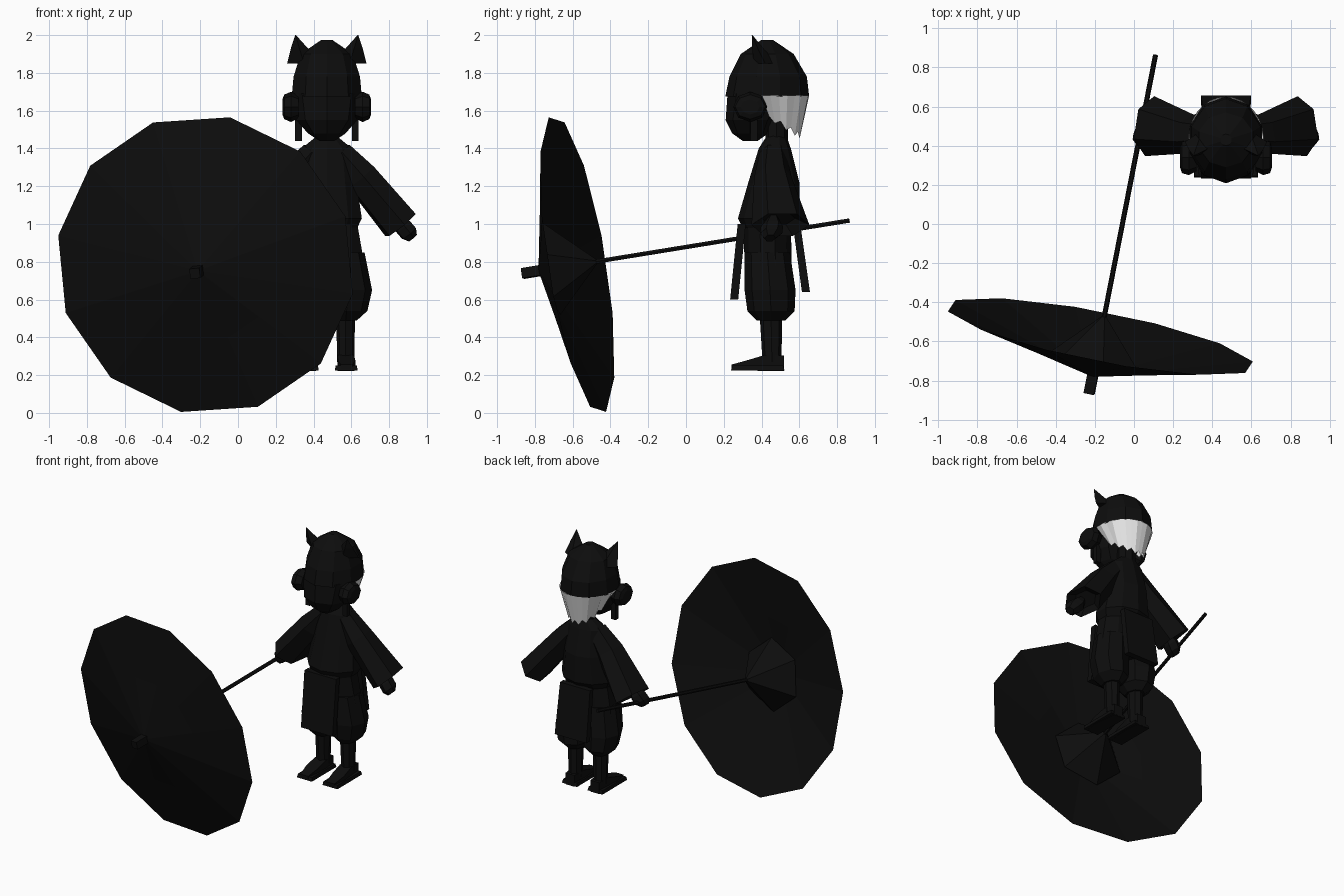
import bpy, bmesh, math
from mathutils import Vector

if "Cube" in bpy.data.objects:
    bpy.data.objects.remove(bpy.data.objects["Cube"])


def material(name, value):
    m = bpy.data.materials.new(name)
    m.use_nodes = True
    color = (value, value, value, 1)
    m.diffuse_color = color
    m.node_tree.nodes["Principled BSDF"].inputs["Base Color"].default_value = color
    return m


BLACK = material("black", 0.004)
WHITE = material("white", 0.8)
MID = 0.47  # the figure's own centre line in x
UP = Vector((0, 0, 1))


def finish(name, bm, mat):
    bmesh.ops.recalc_face_normals(bm, faces=bm.faces)
    mesh = bpy.data.meshes.new(name)
    bm.to_mesh(mesh)
    bm.free()
    mesh.materials.append(mat)
    ob = bpy.data.objects.new(name, mesh)
    bpy.context.scene.collection.objects.link(ob)
    return ob


def loft(name, rings, axis=UP, n=8, phase=0.0, caps=True, mirror=False, mat=BLACK):
    """Skin rings of (centre x, y, z, radius u, radius v) across an axis."""
    a = Vector(axis).normalized()
    if abs(a.z) > 0.99:
        u, v = Vector((1, 0, 0)), Vector((0, 1, 0))
    else:
        v = (UP - a * a.z).normalized()
        u = a.cross(v)
    bm = bmesh.new()
    loops = []
    for x, y, z, ru, rv in rings:
        loop = []
        for i in range(n):
            t = math.radians(phase) + math.tau * i / n
            p = Vector((x, y, z)) + u * ru * math.cos(t) + v * rv * math.sin(t)
            if mirror:
                p.x = 2 * MID - p.x
            loop.append(bm.verts.new(p))
        loops.append(loop)
    for lo, hi in zip(loops, loops[1:]):
        for i in range(n):
            j = (i + 1) % n
            bm.faces.new((lo[i], lo[j], hi[j], hi[i]))
    if caps:
        bm.faces.new(loops[0])
        bm.faces.new(loops[-1])
    return finish(name, bm, mat)


def pair(name, rings, **kw):
    loft("left_" + name, rings, **kw)
    loft("right_" + name, rings, mirror=True, **kw)


# Head: hood, face and neck
loft("hood", [(MID, .43, 1.675, .195, .222), (MID, .435, 1.78, .185, .205),
              (MID, .43, 1.9, .145, .14), (MID, .43, 1.975, .03, .03)], n=10, phase=18)
loft("face", [(MID, .385, 1.69, .185, .165), (MID, .34, 1.55, .16, .13),
              (MID, .34, 1.48, .1, .095), (MID, .34, 1.44, .04, .04)])
loft("neck", [(MID, .48, 1.58, .06, .06), (MID, .48, 1.4, .06, .06)])
pair("ear", [(.59, .42, 1.85, .09, .06), (.615, .38, 1.93, .045, .03),
             (.635, .35, 2.0, .002, .002)], n=4)
pair("ear_muff", [(.62, .34, 1.62, .07, .06), (.66, .34, 1.62, .09, .08),
                  (.695, .34, 1.62, .08, .065), (.705, .34, 1.62, .05, .04)],
     axis=(1, 0, 0))
pair("side_lock", [(.62, .36, 1.6, .025, .025), (.62, .36, 1.44, .025, .025)],
     n=4, phase=45)

# Ragged hair hanging behind the head
bm = bmesh.new()
rows = []
STEPS = 16
for i in range(STEPS + 1):
    t = math.radians(-8 + 196 * i / STEPS)
    c, s = math.cos(t), math.sin(t)
    low = 1.57 - .09 * max(s, 0) - (.03 if i % 2 else 0)
    rows.append((bm.verts.new((MID + .193 * c, .43 + .222 * s, 1.68)),
                 bm.verts.new((MID + .12 * c, .46 + .145 * s, low))))
for (a, b), (c, d) in zip(rows, rows[1:]):
    bm.faces.new((a, b, d, c))
finish("back_hair", bm, WHITE)

# Robe and wide sleeves
loft("robe", [(MID, .48, 1.47, .05, .05), (MID, .47, 1.4, .14, .085),
              (MID, .465, 1.22, .165, .135), (MID, .44, 1.03, .195, .165),
              (MID, .43, .98, .17, .13)], n=10, phase=18)
SLEEVE = (.26, .04, -.32)
pair("sleeve", [(.54, .46, 1.38, .07, .07), (.65, .46, 1.25, .1, .095),
                (.86, .5, .995, .155, .105), (.83, .49, 1.03, .09, .06)],
     axis=SLEEVE, n=6)
pair("hand", [(.84, .46, 1.03, .03, .03), (.875, .455, .985, .06, .05),
              (.905, .45, .95, .06, .05), (.925, .445, .925, .03, .03)],
     axis=SLEEVE, n=6)

# Baggy trousers, hanging cloths, shins and feet
loft("trouser_top", [(MID, .43, 1.0, .17, .125), (MID, .435, .78, .21, .125),
                     (MID, .44, .7, .2, .11)], n=10, phase=18)
pair("trouser_leg", [(.56, .43, .85, .11, .12), (.585, .445, .65, .125, .135),
                     (.575, .45, .54, .11, .125), (.57, .45, .49, .06, .075)])
loft("front_cloth", [(MID, .295, 1.0, .18, .03), (MID, .255, .6, .18, .03)],
     n=4, phase=45)
loft("back_cloth", [(MID, .585, 1.0, .17, .028), (MID, .635, .64, .18, .03)],
     n=4, phase=45)
pair("shin", [(.57, .45, .52, .05, .06), (.57, .455, .27, .045, .05)])
pair("foot", [(.575, .24, .24, .045, .022), (.575, .33, .252, .065, .04),
              (.57, .42, .265, .062, .06), (.57, .52, .262, .05, .058)],
     axis=(0, 1, 0), n=4, phase=45)
# Soles flush with the ground of the figure
pair("sole", [(.573, .38, .225, .085, .2), (.573, .38, .25, .08, .19)],
     n=4, phase=45)

# Parasol: everything is placed along the shaft by distance from the rim centre
BACK = Vector((.19, .969, .157)).normalized()
RIM = Vector((-.172, -.575, .785))


def parasol(name, stations, **kw):
    rings = [(*(RIM + BACK * d), r, r) for d, r in stations]
    return loft(name, rings, axis=BACK, **kw)


parasol("canopy", [(0, .805), (-.105, .4), (-.21, .01)],
        n=12, phase=18.8, caps=False)
parasol("canopy_struts", [(-.14, .25), (.105, .012)], n=6, phase=18.8, caps=False)
parasol("shaft", [(-.2, .013), (1.485, .013)], n=6)
parasol("shaft_tip", [(-.18, .038), (-.3, .038)], n=4, phase=50)
